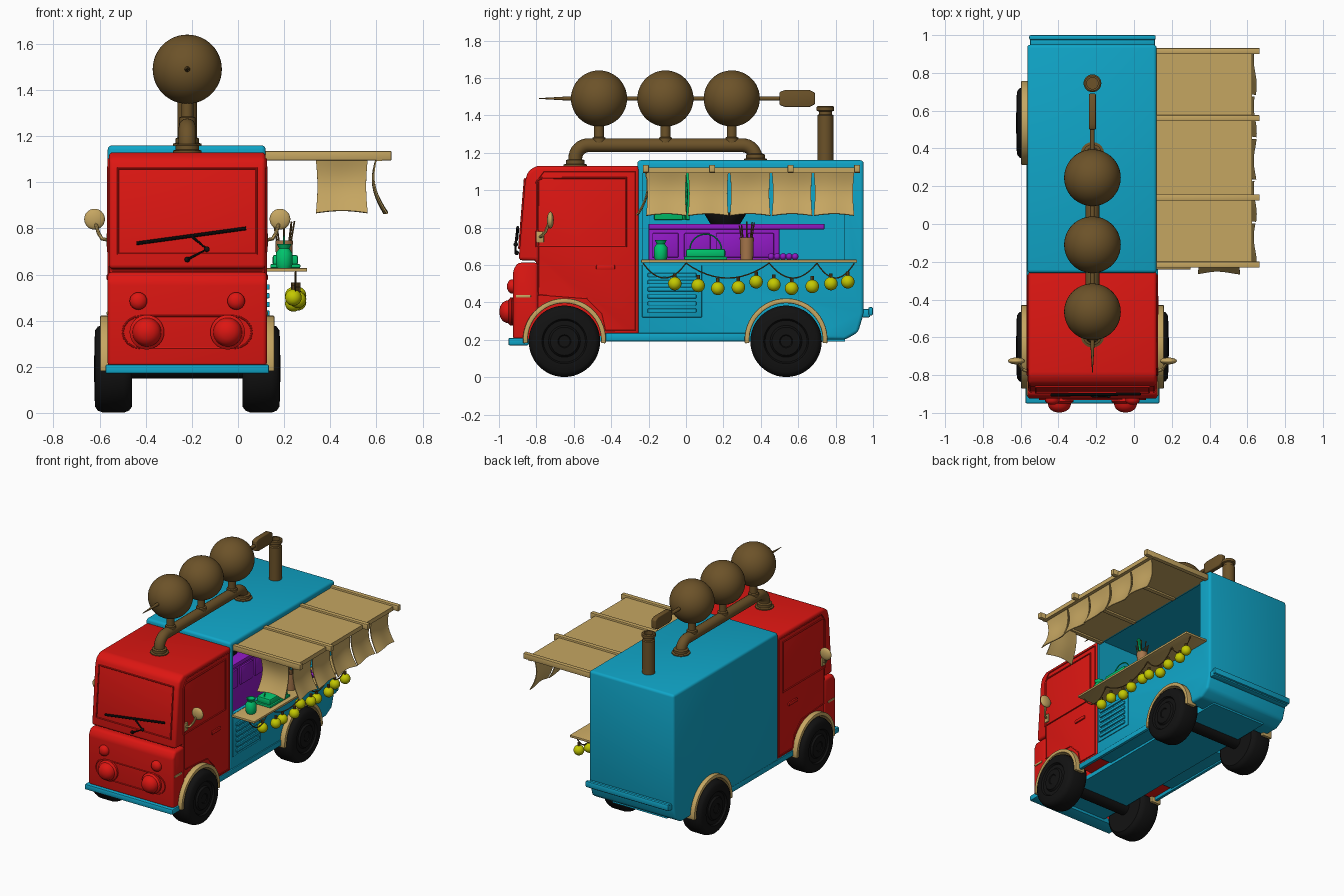
import bpy, bmesh, math, random
from mathutils import Vector

if "Cube" in bpy.data.objects:
    bpy.data.objects.remove(bpy.data.objects["Cube"])
random.seed(4)
CX = -0.22
COL = dict(red=(.72, .008, .006), blue=(.005, .38, .58), tan=(.56, .38, .12), brown=(.15, .085, .022),
           black=(.006, .006, .006), green=(.0, .55, .15), purple=(.28, .01, .55), yellow=(.55, .58, .0), clay=(.38, .18, .07))
MATS = {}
for k, c in COL.items():
    MATS[k] = bpy.data.materials.new(k)
    MATS[k].diffuse_color = (*c, 1)

def finish(name, bm, mat, bevel=0, seg=3):
    bmesh.ops.recalc_face_normals(bm, faces=bm.faces)
    me = bpy.data.meshes.new(name)
    bm.to_mesh(me)
    bm.free()
    ob = bpy.data.objects.new(name, me)
    bpy.context.collection.objects.link(ob)
    if mat:
        me.materials.append(MATS[mat])
    if bevel:
        b = ob.modifiers.new("bevel", 'BEVEL')
        b.width, b.segments, b.limit_method = bevel, seg, 'ANGLE'
    return ob

def prism(name, yz, x0, x1, mat, bevel=0, seg=3):
    bm = bmesh.new()
    f = bm.faces.new([bm.verts.new((x0, y, z)) for y, z in yz])
    g = bmesh.ops.extrude_face_region(bm, geom=[f])['geom']
    bmesh.ops.translate(bm, vec=(x1 - x0, 0, 0), verts=[v for v in g if isinstance(v, bmesh.types.BMVert)])
    return finish(name, bm, mat, bevel, seg)

def box(name, x0, x1, y0, y1, z0, z1, mat, bevel=0):
    return prism(name, [(y0, z0), (y1, z0), (y1, z1), (y0, z1)], x0, x1, mat, bevel, 2)

def lathe(name, base, axis, prof, mat, n=32):
    # profile of (radius, height) pairs turned about an axis
    q = Vector(axis).to_track_quat('Z', 'Y')
    bm = bmesh.new()
    rings = [[bm.verts.new(Vector(base) + q @ Vector((r * math.cos(t), r * math.sin(t), h)))
              for t in (2 * math.pi * i / n for i in range(n))] for r, h in prof]
    for a, b in zip(rings, rings[1:]):
        for i in range(n):
            bm.faces.new((a[i], a[(i + 1) % n], b[(i + 1) % n], b[i]))
    bm.faces.new(rings[0])
    bm.faces.new(rings[-1])
    return finish(name, bm, mat)

def rod(name, p, q, r, mat, n=12, r2=None):
    d = Vector(q) - Vector(p)
    return lathe(name, p, d, [(r, 0), (r if r2 is None else r2, d.length)], mat, n)

def ball(name, c, r, mat, s=(1, 1, 1), n=16):
    bm = bmesh.new()
    bmesh.ops.create_uvsphere(bm, u_segments=n * 2, v_segments=n, radius=r)
    bmesh.ops.scale(bm, vec=s, verts=bm.verts)
    bmesh.ops.translate(bm, vec=c, verts=bm.verts)
    return finish(name, bm, mat)

def tube(name, pts, r, mat, res=3, closed=False):
    cu = bpy.data.curves.new(name, 'CURVE')
    cu.dimensions, cu.bevel_depth, cu.bevel_resolution, cu.use_fill_caps = '3D', r, res, True
    sp = cu.splines.new('POLY')
    sp.points.add(len(pts) - 1)
    for p, c in zip(sp.points, pts):
        p.co = (*c, 1)
    sp.use_cyclic_u = closed
    ob = bpy.data.objects.new(name, cu)
    bpy.context.collection.objects.link(ob)
    cu.materials.append(MATS[mat])

CUTTERS = []
def cut(ob, cutter):
    m = ob.modifiers.new("cut", 'BOOLEAN')
    m.operation, m.object, m.solver = 'DIFFERENCE', cutter, 'EXACT'
    cutter.hide_render = True
    CUTTERS.append(cutter)

def arc(cy, cz, r, a0, a1, n=24):
    return [(cy + r * math.cos(math.radians(a0 + (a1 - a0) * i / n)),
             cz + r * math.sin(math.radians(a0 + (a1 - a0) * i / n))) for i in range(n + 1)]

# cab: upper part with raked windscreen, and nose below it
cab = prism("cab", [(-.895, .625), (-.86, 1.05), (-.845, 1.1), (-.8, 1.13), (-.25, 1.13), (-.25, .22), (-.8, .22), (-.8, .625)],
            -.56, .12, 'red', .018)
nose = prism("cab_nose", [(-.925, .2), (-.925, .57), (-.9, .612), (-.79, .612), (-.79, .2)], -.565, .125, 'red', .018)
# rear body, hollow with a serving hatch
body = prism("rear_body", [(-.26, .21), (.85, .2), (.92, .24), (.95, .34), (.95, 1.16), (-.26, 1.16)], -.565, .12, 'blue', .018)
cut(body, box("cavity_cutter", -.535, .095, -.235, .92, .44, 1.135, None))
cut(body, box("hatch_cutter", .05, .2, -.23, .845, .63, 1.11, None))
prism("floor_pan", [(-.9, .19), (.85, .19), (.85, .23), (-.9, .23)], -.44, 0, 'blue')

# wheels, arches, axles
for y, lab in ((-.65, "front"), (.535, "rear")):
    rod(lab + "_axle", (-.5, y, .2), (.06, y, .2), .05, 'black', 20)
    for s, side in ((1, "right"), (-1, "left")):
        x = CX + s * .24
        ax = (s, 0, 0)
        lathe(f"{lab}_{side}_wheel", (x, y, .192), ax,
              [(.1, 0), (.165, 0), (.182, .012), (.191, .035), (.191, .125), (.182, .148), (.165, .16), (.12, .162),
               (.112, .15), (.085, .15), (.075, .162), (.035, .165), (.03, .16)], 'black', 48)
        x0, x1 = sorted((CX + s * .22, CX + s * .45))
        for part in ((cab, nose) if y < 0 else (body,)):
            cut(part, prism("arch_cutter", arc(y, .2, .2, -90, 270, 39)[:-1], x0, x1, None))
        x0, x1 = sorted((CX + s * .3, CX + s * .378))
        prism(f"{lab}_{side}_fender", arc(y, .2, .222, -5, 185) + arc(y, .2, .196, 185, -5), x0, x1, 'tan', .005, 2)

# bumpers
box("front_bumper", -.575, .135, -.95, -.84, .17, .21, 'blue', .008)
box("rear_bumper", -.55, .11, .94, .985, .32, .365, 'blue', .008)
box("rear_bumper_lip", -.555, .115, .975, 1.0, .33, .375, 'blue', .008)
for s in (1, -1):
    x0, x1 = sorted((CX + s * .325, CX + s * .348))
    box("side_sill", x0, x1, -.43, .32, .195, .235, 'blue', .005)

# windscreen frame, slightly proud of the raked face
def wf(x, z):
    return (x, -.897 + (z - .625) * .0824, z)
tube("windscreen_seal", [wf(-.52, .69), wf(.08, .69), wf(.08, 1.06), wf(-.52, 1.06)], .006, 'red', 2, True)
tube("wiper_blade", [(-.44, -.905, .735), (.035, -.9, .8)], .008, 'black')
tube("wiper_arm", [(-.22, -.912, .665), (-.135, -.912, .71), (-.2, -.905, .765)], .006, 'black')
for p in ((-.22, -.905, .665), (-.135, -.91, .71)):
    ball("wiper_joint", p, .012, 'black', n=8)

# headlights, doors, mirrors on both sides
tube("grille_trim", [(CX + a * .2 + .08 * math.cos(t) * a, -.928, .35 + .07 * math.sin(t)) for a in (1, -1)
                     for t in [(-1.57 + 3.14 * i / 8) * a for i in range(9)]], .004, 'red', 2, True)
for s in (1, -1):
    lathe("headlight", (CX + s * .175, -.91, .35), (0, -1, 0),
          [(.075, 0), (.075, .03), (.062, .04), (.058, .055), (.05, .07), (.03, .083), (.008, .088)], 'red')
    lathe("turn_lamp", (CX + s * .212, -.91, .485), (0, -1, 0), [(.038, 0), (.038, .025), (.03, .038), (.012, .046)], 'red', 24)
    x0 = CX + s * .342
    door = [(-.79, .63), (-.79, 1.06), (-.76, 1.1), (-.27, 1.1), (-.27, .25), (-.43, .25), (-.45, .34), (-.53, .42), (-.79, .44)]
    tube("door_seam", [(x0, y, z) for y, z in door], .004, 'red', 1, True)
    win = arc(-.765, 1.03, .035, 180, 90, 5) + [(-.32, 1.065), (-.32, .7), (-.8, .7)]
    tube("door_window_seal", [(x0, y, z) for y, z in win], .006, 'red', 2, True)
    a, b = sorted((x0 - s * .01, x0 + s * .008))
    box("door_handle", a, b, -.48, -.38, .575, .6, 'red', .005)
    box("door_marker", a, b, -.91, -.83, .425, .44, 'tan', .004)
    box("mirror_base", a, b, -.8, -.76, .72, .78, 'tan', .004)
    tube("mirror_bracket", [(CX + s * d, y, z) for d, y, z in
         ((.345, -.78, .75), (.37, -.77, .755), (.385, -.75, .78), (.4, -.73, .83))], .008, 'tan')
    ball("mirror", (CX + s * .402, -.725, .84), .045, 'tan', (1, .4, 1))

# roof pipe with three skewered balls
pipe = [(-.592, 1.12)] + arc(-.522, 1.17, .07, 180, 90, 8) + arc(.302, 1.17, .07, 90, 0, 8) + [(.372, 1.15)]
tube("roof_pipe", [(CX, y, z) for y, z in pipe], .037, 'brown', 6)
for y, z in ((-.592, 1.125), (.372, 1.155)):
    lathe("pipe_flange", (CX, y, z), (0, 0, 1), [(.062, 0), (.062, .012), (.05, .016), (.05, .035), (.04, .04)], 'brown')
for y in (-.465, -.11, .245):
    lathe("ball_stem", (CX, y, 1.25), (0, 0, 1), [(.035, 0), (.035, .03), (.026, .035), (.026, .12)], 'brown', 20)
    ball("roof_ball", (CX, y, 1.49), .15, 'brown', n=24)
lathe("skewer", (CX, -.785, 1.49), (0, 1, 0), [(.002, 0), (.012, .17), (.012, 1.3)], 'brown', 12)
prism("skewer_handle", [(.5, 1.455), (.53, 1.445), (.66, 1.445), (.69, 1.46), (.69, 1.52), (.66, 1.535), (.53, 1.535), (.5, 1.525)],
      CX - .018, CX + .018, 'brown', .006)
lathe("chimney", (CX, .745, 1.15), (0, 0, 1), [(.043, 0), (.043, .25), (.035, .255), (.035, .27), (.047, .275),
                                            (.047, .295), (.04, .3), (.03, .3), (.03, .25)], 'brown')

# awning with battens, rail and hanging cloths
box("awning", .11, .625, -.23, .93, 1.108, 1.122, 'tan')
box("awning_rail", .6, .625, -.23, .93, 1.092, 1.112, 'tan')
for y in (-.215, .14, .56, .915):
    box("awning_batten", .11, .665, y - .016, y + .016, 1.095, 1.135, 'tan', .003)

def cloth(name, place, w):
    bm = bmesh.new()
    n, m = 10, 10
    ph = random.uniform(0, 6)
    g = []
    for j in range(m + 1):
        v = j / m
        off = -.02 * math.sin(v * 3.14) + .04 * v * v
        g.append([bm.verts.new(place(w * (i / n - .5) * (1 - .06 * math.sin(v * 3.14)),
                  off + .008 * v * math.sin(ph + 5 * i / n), 1.1 - v * (.235 - .01 * math.sin(3.14 * i / n)))) for i in range(n + 1)])
    for j in range(m):
        for i in range(n):
            bm.faces.new((g[j][i], g[j][i + 1], g[j + 1][i + 1], g[j + 1][i]))
    ob = finish(name, bm, 'tan')
    ob.modifiers.new("thick", 'SOLIDIFY').thickness = .006
for k in range(5):
    cy = -.105 + k * .224
    cloth("awning_cloth", lambda u, o, z: (.602 + o, cy + u, z), .216)
cloth("awning_side_cloth", lambda u, o, z: (.45 + u, -.215 - o, z), .225)

# serving counter, string and bulbs
box("counter", .1, .3, -.24, .915, .612, .628, 'tan', .003)
ys = [-.06, .065, .17, .28, .375, .47, .565, .675, .775, .865]
zs = [.5, .49, .475, .48, .51, .495, .475, .485, .5, .51]
for i, (y, z) in enumerate(zip(ys, zs)):
    x = .24 + .02 * (i % 2)
    ball("bulb", (x, y, z), .036, 'yellow', n=12)
    rod("bulb_cap", (x, y, z + .03), (x, y, z + .055), .01, 'brown', 10)
hooks = [-.23, 0, .445, .7, .9]
for a, b in zip(hooks, hooks[1:]):
    tube("bulb_string", [(.25, a + (b - a) * t / 12, .61 - .08 * 4 * t / 12 * (1 - t / 12)) for t in range(13)], .004, 'brown', 1)

# louvred vent under the counter
box("vent_panel", .1, .126, -.235, .085, .32, .6, 'blue', .004)
for k in range(6):
    z = .345 + k * .038
    prism("vent_slat", [(-.205, z), (.055, z), (.055, z + .022), (-.205, z + .022)], .12, .137, 'blue', .004)

# kitchen inside: cabinet, worktop, pan and menu board
box("cabinet", -.5, -.1, -.2, .5, .43, .8, 'purple', .006)
box("worktop", -.5, -.085, -.2, .74, .79, .82, 'purple', .004)
for y in (-.18, -.01, .16, .33):
    box("cabinet_door", -.11, -.088, y, y + .14, .64, .77, 'purple', .005)
lathe("pan", (-.25, .21, .82), (0, 0, 1), [(.08, 0), (.11, .05), (.11, .06), (.1, .055), (.07, .01)], 'black')
box("menu_board", -.53, -.51, -.17, .02, .84, 1.1, 'green', .006)
tube("apron", [(-.05, -.01, 1.1), (-.05, 0, .98), (-.05, -.01, .84)], .012, 'green')

# things on the counter
lathe("green_jar", (.2, -.135, .628), (0, 0, 1), [(.03, 0), (.036, .015), (.036, .065), (.022, .085), (.032, .105), (.025, .105), (.015, .085)], 'green')
box("green_tray", .14, .27, -.01, .22, .628, .645, 'green', .005)
box("green_basket", .15, .26, .0, .21, .64, .685, 'green', .01)
tube("basket_handle", [(.2, y, z) for y, z in arc(.105, .68, .085, 0, 180, 12)], .004, 'green')
lathe("skewer_cup", (.2, .325, .628), (0, 0, 1), [(.034, 0), (.038, .12), (.033, .12), (.03, .02)], 'clay')
for k in range(8):
    t = k * .785
    rod("skewer_stick", (.2 + .015 * math.cos(t), .325 + .015 * math.sin(t), .65),
        (.2 + .045 * math.cos(t), .325 + .04 * math.sin(t), .82 + random.uniform(-.015, .015)), .004, 'brown', 6)
for k in range(5):
    for x in (.17, .22):
        ball("snack", (x, .455 + k * .032, .645), .018, 'purple', n=8)

# apply modifiers, drop cutters, smooth
bpy.ops.object.select_all(action='DESELECT')
for o in bpy.data.objects:
    if o not in CUTTERS:
        o.select_set(True)
        bpy.context.view_layer.objects.active = o
bpy.ops.object.convert(target='MESH')
for o in CUTTERS:
    bpy.data.objects.remove(o)
bpy.ops.object.shade_smooth_by_angle(angle=math.radians(35))

for m in bpy.data.materials:
    if m.users and not m.is_grease_pencil:
        m.use_nodes = True
        m.node_tree.nodes["Principled BSDF"].inputs["Base Color"].default_value = m.diffuse_color
